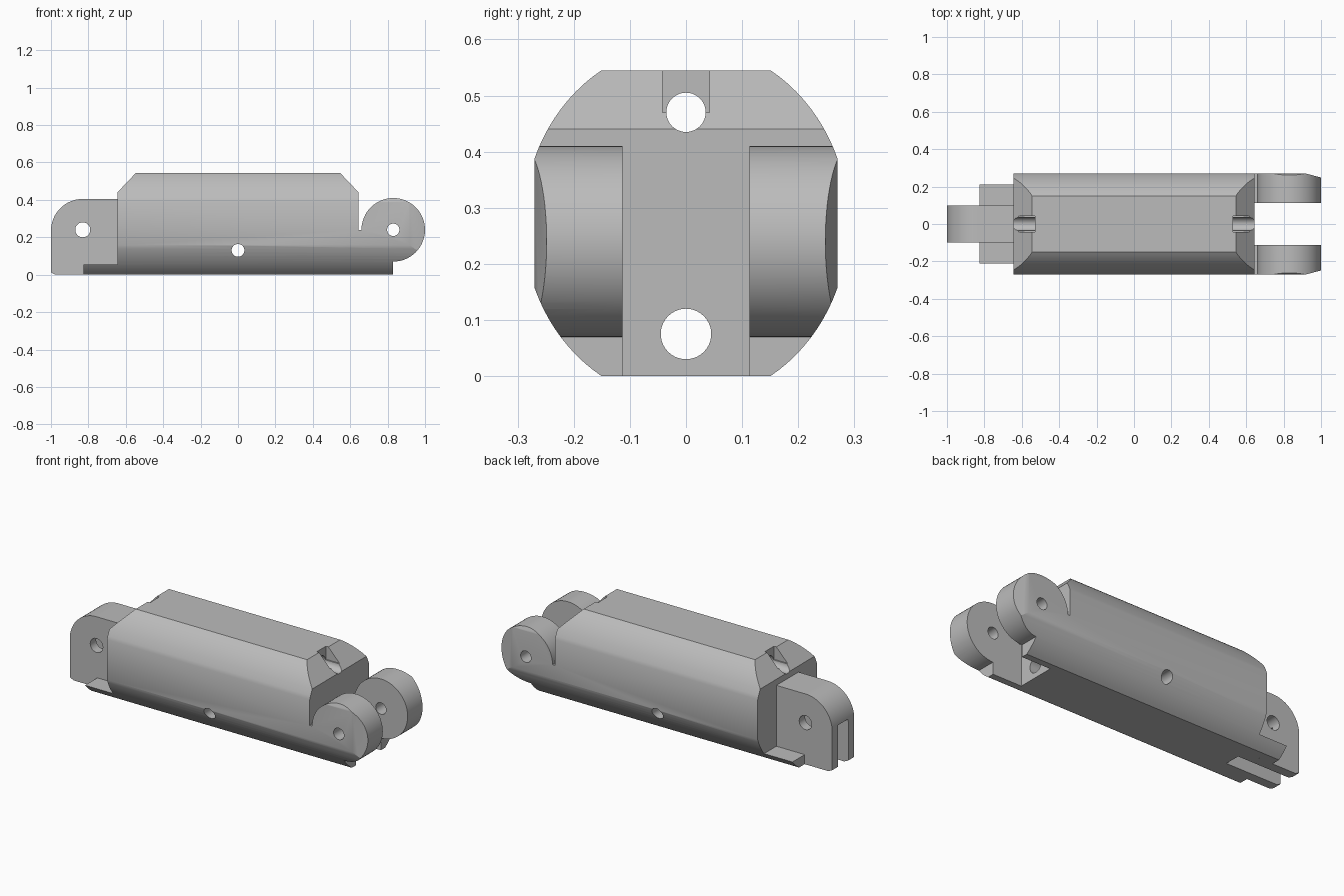
import bpy, bmesh
from math import sin, cos, pi, radians

cube = bpy.data.objects.get("Cube")
if cube:
    bpy.data.objects.remove(cube, do_unlink=True)

grey = bpy.data.materials.new("plain_grey")
grey.use_nodes = True
grey.diffuse_color = (0.5, 0.5, 0.5, 1)
grey.node_tree.nodes["Principled BSDF"].inputs["Base Color"].default_value = (0.5, 0.5, 0.5, 1)


def arc(cx, cy, rx, ry, start, end, n):
    """Points on an elliptical arc, angles in radians."""
    ts = [start + (end - start) * i / n for i in range(n + 1)]
    return [(cx + rx * cos(t), cy + ry * sin(t)) for t in ts]


def prism(name, points, axis, lo, hi):
    """Extrude a closed 2D outline along one axis."""
    place = {"x": lambda a, b, t: (t, a, b),
             "y": lambda a, b, t: (a, t, b),
             "z": lambda a, b, t: (a, b, t)}[axis]
    bm = bmesh.new()
    ends = [[bm.verts.new(place(a, b, t)) for a, b in points] for t in (lo, hi)]
    n = len(points)
    for ring in ends:
        bm.faces.new(ring)
    for i in range(n):
        j = (i + 1) % n
        bm.faces.new((ends[0][i], ends[0][j], ends[1][j], ends[1][i]))
    bmesh.ops.recalc_face_normals(bm, faces=bm.faces)
    mesh = bpy.data.meshes.new(name)
    bm.to_mesh(mesh)
    bm.free()
    mesh.materials.append(grey)
    ob = bpy.data.objects.new(name, mesh)
    bpy.context.collection.objects.link(ob)
    return ob


def box(name, x0, x1, half_y, z0, z1):
    return prism(name, [(x0, z0), (x1, z0), (x1, z1), (x0, z1)], "y", -half_y, half_y)


def bore(name, axis, a, b, r):
    return prism(name, arc(a, b, r, r, 0, 2 * pi, 40)[:-1], axis, -1.2, 1.2)


def combine(ob, tool, operation):
    """Apply a boolean and remove the tool object."""
    tool.hide_render = True
    mod = ob.modifiers.new("shape", "BOOLEAN")
    mod.operation, mod.object, mod.solver = operation, tool, "EXACT"
    graph = bpy.context.evaluated_depsgraph_get()
    mesh = bpy.data.meshes.new_from_object(ob.evaluated_get(graph))
    ob.modifiers.clear()
    ob.data = mesh
    bpy.data.objects.remove(tool, do_unlink=True)


# Main body: rounded cross-section swept along the length
MID = 0.2725
section = []
for a, b in ((0.369, 1.024), (pi - 1.024, pi - 0.369),
             (pi + 0.369, pi + 1.024), (-1.024, -0.369)):
    section += arc(0, MID, 0.2895, 0.319, a, b, 10)
body = prism("link_body", section, "x", -0.825, 1.05)

# Side outline: base ledge, sloped shoulders and round hinge lugs
outline = [(-0.9, -0.1), (-0.9, 0.055), (-0.645, 0.055), (-0.645, 0.44), (-0.445, 0.65),
           (0.445, 0.65), (0.645, 0.44), (0.645, 0.24)]
outline += arc(0.83, 0.24, 0.17, 0.17, pi, -pi / 2, 48) + [(0.83, -0.1)]
combine(body, prism("side_outline", outline, "y", -0.5, 0.5), "INTERSECT")

# Slight taper on the outer cheeks of the lugs
plan = [(-1.1, -0.4), (0.7, -0.4), (0.91, -0.272), (1.02, -0.243),
        (1.02, 0.243), (0.91, 0.272), (0.7, 0.4), (-1.1, 0.4)]
combine(body, prism("plan_outline", plan, "z", -0.2, 0.8), "INTERSECT")

# Hinge tongue at the other end
tongue = [(-0.6, 0), (-0.975, 0), (-1, 0.012)]
tongue += arc(-0.83, 0.235, 0.17, 0.17, pi, pi / 2, 16) + [(-0.6, 0.405)]
combine(body, prism("hinge_tongue", tongue, "y", -0.1, 0.1), "UNION")

# Slots between the lugs and under the tongue, and notches in the shoulders
for tool in (box("lug_gap", 0.645, 1.2, 0.113, -0.1, 0.7),
             box("tongue_slot", -1.2, -0.645, 0.046, -0.1, 0.25),
             box("right_notch", -0.8, -0.53, 0.042, 0.47, 0.7),
             box("left_notch", 0.53, 0.8, 0.042, 0.47, 0.7),
             # Lengthwise bores and cross pin holes
             bore("upper_bore", "x", 0, 0.47, 0.035),
             bore("lower_bore", "x", 0, 0.075, 0.045),
             bore("lug_pin_hole", "y", 0.83, 0.24, 0.033),
             bore("tongue_pin_hole", "y", -0.83, 0.24, 0.04),
             bore("middle_pin_hole", "y", 0, 0.13, 0.034)):
    combine(body, tool, "DIFFERENCE")

# Smooth rounds, crisp edges
bpy.ops.object.select_all(action="DESELECT")
body.select_set(True)
bpy.context.view_layer.objects.active = body
bpy.ops.object.shade_smooth_by_angle(angle=radians(25))
